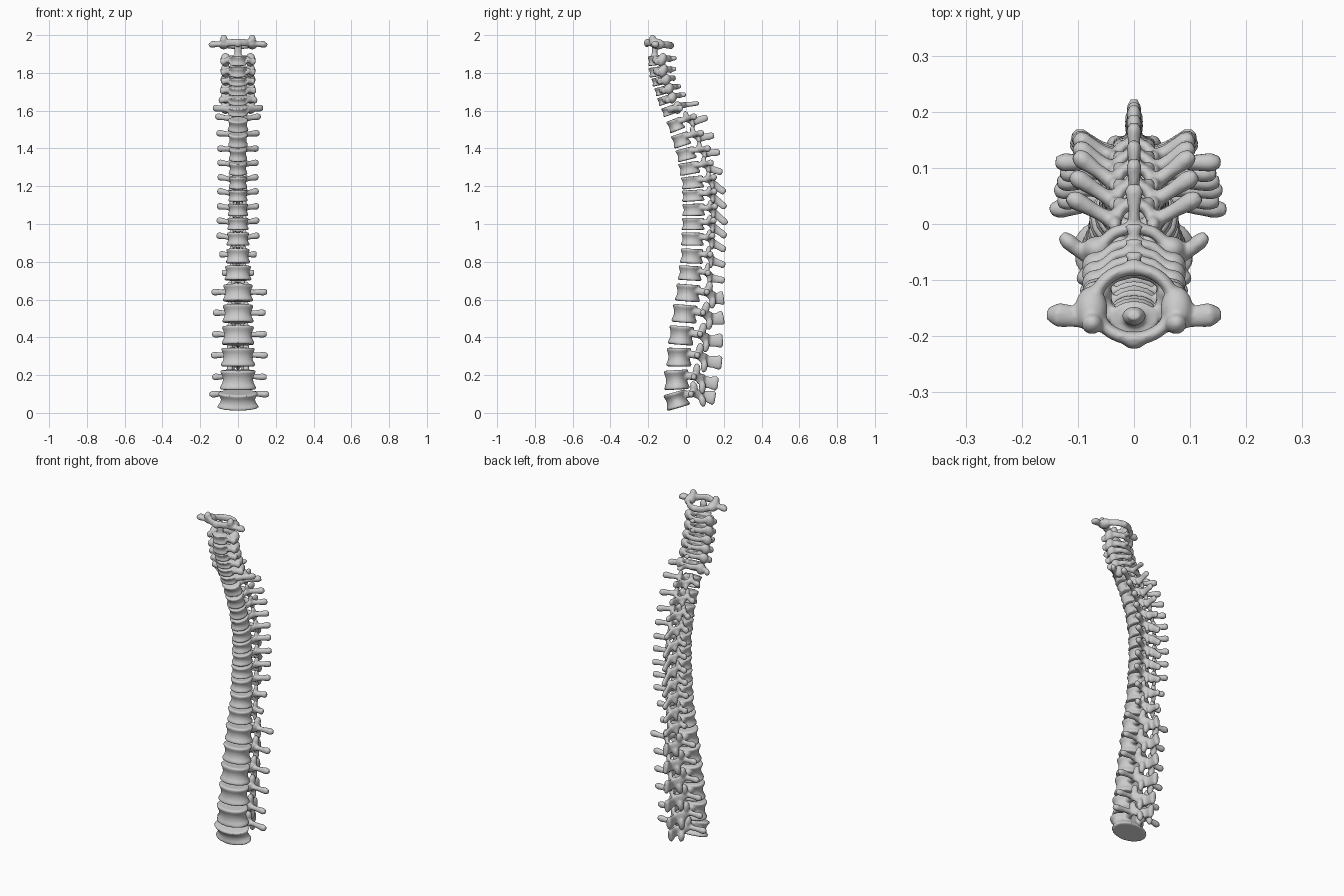
import bpy, bmesh, math
from mathutils import Vector, Matrix

if "Cube" in bpy.data.objects:
    bpy.data.objects.remove(bpy.data.objects["Cube"])

# height of each vertebra centre, from the lowest lumbar to the atlas
LEVELS = [.068, .175, .295, .41, .525,
          .635, .74, .83, .92, 1.0, 1.075, 1.15, 1.22, 1.295, 1.37, 1.445, 1.525,
          1.60, 1.655, 1.705, 1.755, 1.805, 1.865, 1.95]
# z: body centre y, tilt, half width, half depth
BODY = [(.068, -.05, .28, .108, .063), (.175, -.05, .06, .095, .066),
        (.41, -.025, -.08, .086, .067), (.635, .01, -.08, .08, .066),
        (.83, .03, -.04, .064, .061), (1.07, .04, .02, .055, .061),
        (1.22, .034, .1, .05, .06), (1.37, .0, .25, .05, .052),
        (1.525, -.055, .38, .055, .043), (1.655, -.115, .32, .05, .036),
        (1.805, -.163, .15, .045, .034), (1.95, -.175, .05, .045, .034)]
# z: transverse tip x, y, rise; spinous tip y, rise
PROC = [(.068, .165, .025, .03, .155, .01), (.175, .152, .04, .015, .17, -.02),
        (.295, .158, .06, .01, .19, -.03), (.525, .147, .09, .005, .2, -.02),
        (.635, .155, .11, .005, .2, -.025), (.74, .085, .12, .0, .205, -.04),
        (.92, .112, .145, .02, .21, -.06), (1.075, .11, .16, .02, .216, -.075),
        (1.22, .106, .155, .03, .207, -.055), (1.37, .106, .125, .03, .18, .01),
        (1.525, .118, .05, .045, .115, .04), (1.6, .13, -.02, .015, .07, .04),
        (1.655, .1, -.09, .0, .0, .03), (1.755, .088, -.135, .0, -.055, .02),
        (1.865, .09, -.15, -.01, -.05, .015)]


def sample(table, z):
    for a, b in zip(table, table[1:]):
        if z <= b[0]:
            t = max(0, (z - a[0]) / (b[0] - a[0]))
            return [p + (q - p) * t for p, q in zip(a[1:], b[1:])]
    return table[-1][1:]


def tube(bm, pts, radii, ref=(0, 0, 1), n=24, closed=False):
    """Loft of elliptical rings along a path; radii are (sideways, along ref)."""
    pts = [Vector(p) for p in pts]
    m, rings = len(pts), []
    for i, p in enumerate(pts):
        if closed:
            t = pts[(i + 1) % m] - pts[i - 1]
        else:
            t = pts[min(i + 1, m - 1)] - pts[max(i - 1, 0)]
        t.normalize()
        a = t.cross(Vector(ref)).normalized()
        b = a.cross(t)
        ra, rb = radii[i]
        rings.append([bm.verts.new(p + a * ra * math.cos(2 * math.pi * k / n)
                                   + b * rb * math.sin(2 * math.pi * k / n)) for k in range(n)])
    for i in range(m if closed else m - 1):
        r, s = rings[i], rings[(i + 1) % m]
        for k in range(n):
            bm.faces.new((r[k], r[(k + 1) % n], s[(k + 1) % n], s[k]))
    if not closed:
        bm.faces.new(rings[0][::-1])
        bm.faces.new(rings[-1])


def blob(bm, c, r, tilt=0):
    mat = Matrix.Translation(c) @ Matrix.Rotation(tilt, 4, 'X') @ Matrix.Diagonal((*r, 1))
    bmesh.ops.create_uvsphere(bm, u_segments=20, v_segments=12, radius=1, matrix=mat)


def finish(bm, name, voxel):
    bmesh.ops.recalc_face_normals(bm, faces=bm.faces)
    me = bpy.data.meshes.new(name)
    bm.to_mesh(me)
    bm.free()
    ob = bpy.data.objects.new(name, me)
    bpy.context.collection.objects.link(ob)
    # fuse the parts into one bone and soften the joins
    rm = ob.modifiers.new("fuse", 'REMESH')
    rm.mode, rm.voxel_size, rm.use_smooth_shade = 'VOXEL', voxel, True
    sm = ob.modifiers.new("soften", 'SMOOTH')
    sm.factor, sm.iterations = .5, 3


def vertebra(i):
    z = LEVELS[i]
    y, tilt, w, d = sample(BODY, z)
    tx, ty, tdz, sy, sdz = sample(PROC, z)
    gap = LEVELS[i + 1] - z
    if i == 22:
        gap = .06
    lumbar, neck = i < 6, i > 16
    h = gap * (.86 if i else .8)
    bm = bmesh.new()
    M = Matrix.Translation((0, y, z)) @ Matrix.Rotation(tilt, 4, 'X')
    P = lambda a, b, c: M @ Vector((a, b, c))

    # waisted body
    prof = [(-.5, .93), (-.45, 1.02), (-.36, 1.0), (-.18, .88), (0, .84),
            (.18, .87), (.36, .97), (.45, 1.0), (.5, .91)]
    tube(bm, [P(0, 0, f * h) for f, _ in prof], [(w * s, d * s) for _, s in prof],
         ref=M.to_3x3() @ Vector((0, 1, 0)), n=32)

    canal = .08 if lumbar else .05
    arch = P(0, d + canal, -.02 if not neck else 0)
    px = .045 if lumbar else .036
    pt = .017 if lumbar else .013
    if neck:
        px = .058
    for s in (-1, 1):
        # pedicle and lamina
        elbow = P(s * px, d + canal * .45, h * .12)
        tube(bm, [P(s * px * .85, d * .5, h * .18), elbow,
                  elbow.lerp(arch, .55) + Vector((s * .008, .004, 0)), arch],
             [(pt, pt), (pt, pt * 1.3), (.011, h * .33), (.011, h * .36)])
        # transverse process
        reach = tx if s > 0 or not lumbar else tx - .015
        tip = Vector((s * reach, ty, z + tdz))
        root = P(s * px * .8, 0 if neck else d + canal * .4, h * .12)
        big = .013 if neck else .015
        tube(bm, [root, root.lerp(tip, .45), root.lerp(tip, .85), tip],
             [(big, .017), (big * .85, .014), (big * 1.15, .019), (big * .7, .012)])
        # articular processes
        if neck:
            blob(bm, P(s * .066, d + .008, 0), (.027, .024, gap * .62), tilt - .4)
        else:
            r = .02 if lumbar else .014
            blob(bm, P(s * px * .95, d + canal * .55, gap * .38), (r * .9, r, gap * .3), tilt - .1)
            blob(bm, P(s * px * .72, d + canal * .85, -gap * .4), (r * .85, r * .9, gap * .3), tilt - .1)

    # spinous process
    end = Vector((0, sy, z + sdz))
    if lumbar:
        rad = [(.013, .03), (.011, .032), (.017, .04), (.012, .03)]
    elif neck:
        rad = [(.012, .014), (.01, .013), (.016, .012), (.012, .008)]
    else:
        rad = [(.014, .026), (.010, .02), (.013, .019), (.01, .013)]
    tube(bm, [arch - Vector((0, .006, 0)), arch.lerp(end, .4), arch.lerp(end, .85), end], rad)

    if i == 22:
        # peg of the axis
        tube(bm, [(0, -.168, z), (0, -.166, 1.91), (0, -.164, 1.945), (0, -.162, 1.965)],
             [(.024, .018), (.018, .015), (.021, .017), (.011, .009)], ref=(0, 1, 0))
    region, num = (("lumbar", 5 - i) if i < 5 else ("thoracic", 17 - i) if i < 17
                   else ("cervical", 24 - i))
    finish(bm, f"{region}_vertebra_{num}", .005 if neck else .006)


for i in range(23):
    vertebra(i)

# atlas: ring, side masses and wings
bm = bmesh.new()
ring, rr = [], []
for k in range(32):
    a = 2 * math.pi * k / 32
    ring.append((.07 * math.cos(a), -.142 + .062 * math.sin(a), 1.953 - .008 * math.sin(a)))
    rr.append((.012, .016 + .004 * abs(math.sin(a))))
tube(bm, ring, rr, closed=True, n=16)
blob(bm, (0, -.207, 1.958), (.022, .016, .022))
blob(bm, (0, -.077, 1.945), (.02, .015, .017))
for s in (-1, 1):
    blob(bm, (s * .076, -.152, 1.953), (.029, .042, .028), -.2)
    blob(bm, (s * .075, -.178, 1.978), (.019, .018, .025), -.2)
    tube(bm, [(s * .06, -.165, 1.95), (s * .105, -.165, 1.952), (s * .135, -.162, 1.952),
              (s * .153, -.16, 1.944)],
         [(.026, .018), (.019, .013), (.022, .019), (.012, .01)])
finish(bm, "atlas_vertebra", .005)
